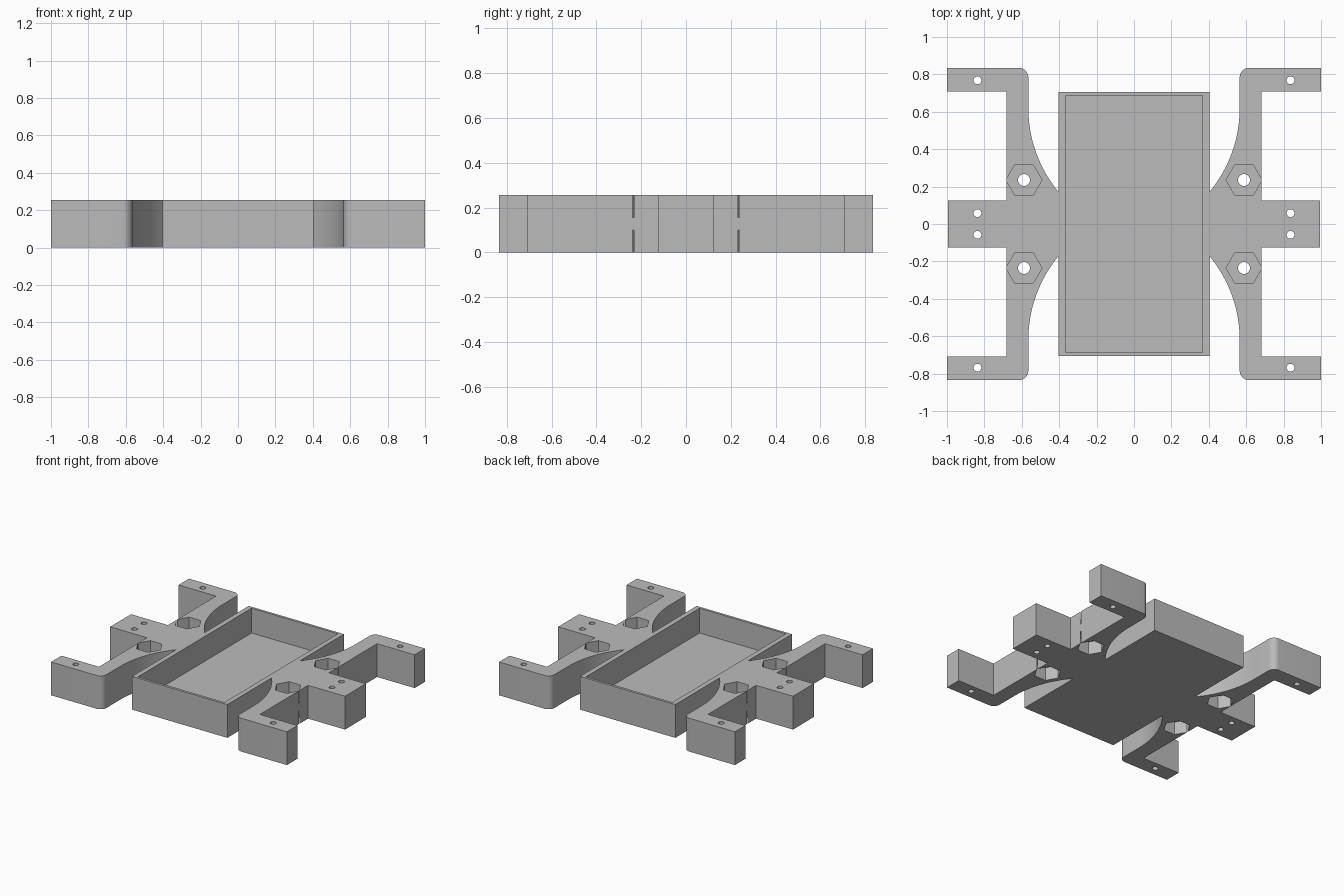
import bpy, bmesh
from math import sin, cos, asin, pi
from mathutils import Matrix, Vector

cube = bpy.data.objects.get("Cube")
if cube:
    bpy.data.objects.remove(cube, do_unlink=True)

HEIGHT = 0.255
FLOOR = 0.065
WEB = (0.10, 0.155)

grey = bpy.data.materials.new("grey plastic")
grey.use_nodes = True
colour = (0.5, 0.5, 0.5, 1)
grey.diffuse_color = colour
grey.node_tree.nodes["Principled BSDF"].inputs["Base Color"].default_value = colour


def make_object(name, bm):
    bmesh.ops.recalc_face_normals(bm, faces=bm.faces)
    mesh = bpy.data.meshes.new(name)
    bm.to_mesh(mesh)
    bm.free()
    mesh.materials.append(grey)
    obj = bpy.data.objects.new(name, mesh)
    bpy.context.collection.objects.link(obj)
    return obj


def add_prism(bm, x, y, radius, z0, z1, sides):
    place = Matrix.Translation((x, y, (z0 + z1) / 2))
    if sides != 6:
        place = place @ Matrix.Rotation(pi / sides, 4, 'Z')
    verts = bmesh.ops.create_cone(bm, cap_ends=True, segments=sides, radius1=radius,
                                  radius2=radius, depth=z1 - z0)["verts"]
    # Hexagons point along x
    if sides == 6:
        reach = max(v.co.x for v in verts)
        if reach < radius * 0.95:
            place = place @ Matrix.Rotation(pi / 6, 4, 'Z')
    bmesh.ops.transform(bm, matrix=place, verts=verts)


def add_box(bm, lo, hi):
    lo, hi = Vector(lo), Vector(hi)
    place = Matrix.Translation((lo + hi) / 2) @ Matrix.Diagonal((*(hi - lo), 1))
    bmesh.ops.create_cube(bm, size=1, matrix=place)


def cut(obj, cutter):
    cutter.hide_render = True
    mod = obj.modifiers.new("cut", 'BOOLEAN')
    mod.operation = 'DIFFERENCE'
    mod.solver = 'EXACT'
    mod.object = cutter
    bpy.context.view_layer.objects.active = obj
    bpy.ops.object.modifier_apply(modifier=mod.name)
    bpy.data.objects.remove(cutter, do_unlink=True)


# Quarter outline: middle lug, end arm, rounded elbow, curved brace, tray corner
tray_x, tray_y, arm_x = 0.404, 0.706, 0.565
quarter = [(0.995, 0.126), (0.682, 0.126), (0.682, 0.709), (1, 0.709), (1, 0.835)]
elbow = 0.05
for i in range(9):
    a = pi / 2 * (1 + i / 8)
    quarter.append((arm_x + elbow + elbow * cos(a), 0.835 - elbow + elbow * sin(a)))
brace_top, brace_drop = 0.62, 0.448
dx = arm_x - tray_x
big = (dx * dx + brace_drop * brace_drop) / (2 * dx)
sweep = asin(brace_drop / big)
for i in range(17):
    a = sweep * i / 16
    quarter.append((arm_x - big + big * cos(a), brace_top - big * sin(a)))
quarter.append((tray_x, tray_y))

half = quarter + [(-x, y) for x, y in reversed(quarter)]
outline = half + [(x, -y) for x, y in reversed(half)]

# Body extruded from the outline
bm = bmesh.new()
base = bm.faces.new([bm.verts.new((x, y, 0)) for x, y in outline])
top = bmesh.ops.extrude_face_region(bm, geom=[base], use_keep_orig=True)["geom"]
bmesh.ops.translate(bm, vec=(0, 0, HEIGHT),
                    verts=[g for g in top if isinstance(g, bmesh.types.BMVert)])
body = make_object("mounting_tray", bm)

# Tray recess and hexagonal nut pockets from above and below
pockets = bmesh.new()
add_box(pockets, (-0.366, -0.687, FLOOR), (0.366, 0.687, HEIGHT + 0.1))
holes = bmesh.new()
for sx in (-1, 1):
    for sy in (-1, 1):
        x, y = sx * 0.588, sy * 0.235
        add_prism(pockets, x, y, 0.096, -0.1, WEB[0], 6)
        add_prism(pockets, x, y, 0.096, WEB[1], HEIGHT + 0.1, 6)
        # Bolt holes through the pocket webs, and screw holes in arms and lugs
        add_prism(holes, x, y, 0.032, -0.1, HEIGHT + 0.1, 24)
        for hole_y in (0.058, 0.768):
            add_prism(holes, sx * 0.837, sy * hole_y, 0.021, -0.1, HEIGHT + 0.1, 24)
cut(body, make_object("pocket_cutter", pockets))
cut(body, make_object("hole_cutter", holes))

bpy.ops.object.select_all(action='DESELECT')
body.select_set(True)
bpy.context.view_layer.objects.active = body
bpy.ops.object.shade_smooth_by_angle(angle=pi / 6)
